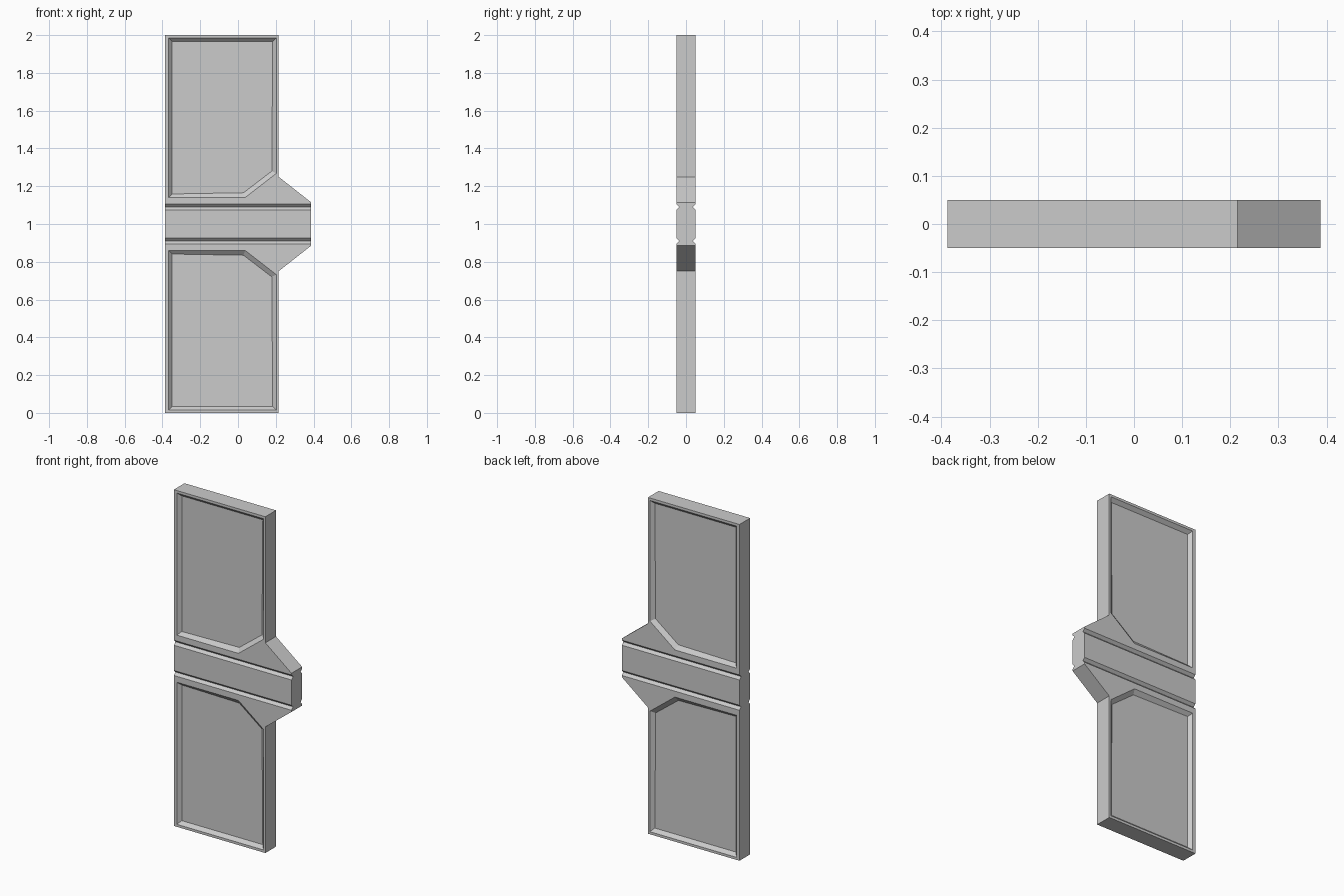
import bpy, bmesh

if "Cube" in bpy.data.objects:
    bpy.data.objects.remove(bpy.data.objects["Cube"])

LEFT, STEP, TIP = -0.387, 0.215, 0.387   # x limits: left edge, panel edge, tip
HALF = 0.05                              # half thickness

bm = bmesh.new()
cache = {}


def vert(x, z, y=-HALF):
    """Shared vertex, z measured from the middle of the panel."""
    key = (x, y, z)
    if key not in cache:
        cache[key] = bm.verts.new(key)
    return cache[key]


def face(*points):
    return bm.faces.new([vert(*p) for p in points])


# Centre band with a V groove
band = [(0, -HALF), (0.075, -HALF), (0.09, -0.035), (0.105, -HALF)]
for (z0, y0), (z1, y1) in zip(band, band[1:]):
    face((LEFT, z0, y0), (TIP, z0, y0), (TIP, z1, y1), (LEFT, z1, y1))

# Raised frame between the outline and the recess
o = [(LEFT, 0.105), (TIP, 0.105), (TIP, 0.115), (STEP, 0.25), (STEP, 1.0), (LEFT, 1.0)]
r = [(-0.368, 0.14), (0.038, 0.14), (0.203, 0.268), (0.203, 0.985), (-0.368, 0.985)]
face(o[0], o[1], r[1], r[0])
face(o[1], o[2], o[3], r[2], r[1])
face(o[3], o[4], r[3], r[2])
face(o[4], o[5], r[4], r[3])
face(o[5], o[0], r[0], r[4])

# Recessed panel with sloped sides
panel = face(*r)
bm.normal_update()
bmesh.ops.inset_individual(bm, faces=[panel], thickness=0.027, depth=-0.02)

# Outer walls from the outline back to the centre plane
rim = [e for e in bm.edges if e.is_boundary and any(v.co.z > 1e-5 for v in e.verts)]
for e in rim:
    loop = e.link_loops[0]
    a, b = loop.vert, loop.link_loop_next.vert
    back = [vert(round(v.co.x, 5), round(v.co.z, 5), 0.0) for v in (a, b)]
    bm.faces.new((b, a, back[0], back[1]))

mesh = bpy.data.meshes.new("panel_slab")
bm.to_mesh(mesh)
bm.free()
slab = bpy.data.objects.new("panel_slab", mesh)
slab.location.z = 1.0
bpy.context.collection.objects.link(slab)

# Mirror front to back and top to bottom
mirror = slab.modifiers.new("mirror", 'MIRROR')
mirror.use_axis = (False, True, True)
mirror.use_clip = True
mirror.merge_threshold = 0.0005
